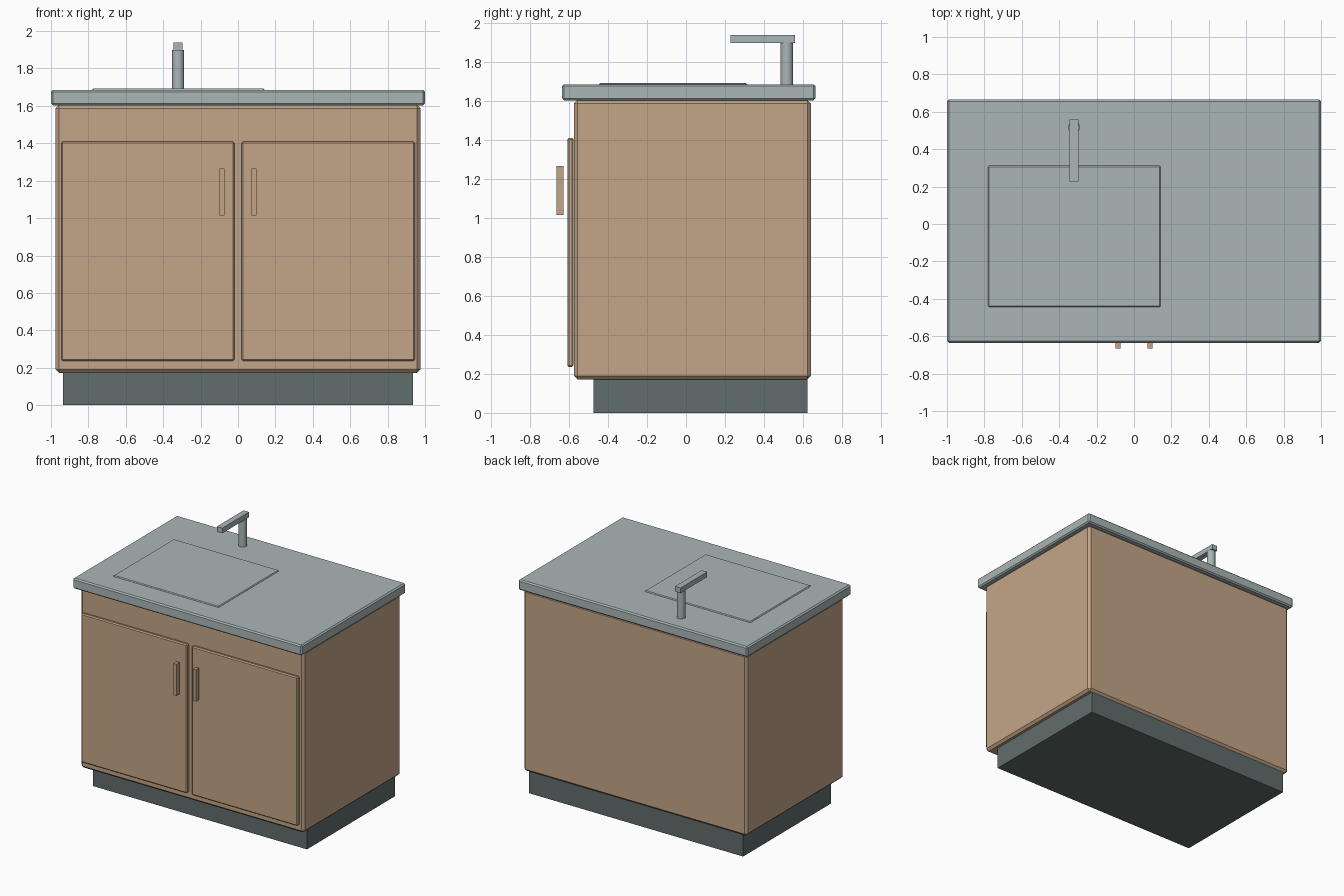
import bpy
import bmesh
from mathutils import Vector

if "Cube" in bpy.data.objects:
    bpy.data.objects.remove(bpy.data.objects["Cube"], do_unlink=True)


def material(name, rgb):
    mat = bpy.data.materials.new(name)
    mat.use_nodes = True
    mat.diffuse_color = (*rgb, 1)
    mat.node_tree.nodes["Principled BSDF"].inputs["Base Color"].default_value = (*rgb, 1)
    return mat


wood = material("tan wood", (0.55, 0.375, 0.245))
steel = material("pale grey steel", (0.40, 0.47, 0.47))
plinth = material("dark grey plinth", (0.12, 0.153, 0.147))


def finish(name, bm, mat, bevel=0):
    mesh = bpy.data.meshes.new(name)
    bm.to_mesh(mesh)
    bm.free()
    mesh.materials.append(mat)
    obj = bpy.data.objects.new(name, mesh)
    bpy.context.collection.objects.link(obj)
    if bevel:
        mod = obj.modifiers.new("chamfer", "BEVEL")
        mod.width = bevel
        mod.segments = 1
    return obj


def box(name, low, high, mat, bevel=0):
    low, high = Vector(low), Vector(high)
    bm = bmesh.new()
    bmesh.ops.create_cube(bm, size=1)
    bmesh.ops.scale(bm, vec=high - low, verts=bm.verts)
    bmesh.ops.translate(bm, vec=(low + high) / 2, verts=bm.verts)
    return finish(name, bm, mat, bevel)


# Cabinet and recessed plinth
box("plinth", (-0.935, -0.475, 0), (0.935, 0.623, 0.18), plinth)
box("cabinet_body", (-0.975, -0.575, 0.172), (0.975, 0.64, 1.605), wood, 0.018)

# Doors and handles, one pair on each side
for side, s in (("right", -1), ("left", 1)):
    xs = sorted((s * 0.02, s * 0.945))
    box(side + "_door", (xs[0], -0.608, 0.235), (xs[1], -0.577, 1.41), wood, 0.008)
    xs = sorted((s * 0.071, s * 0.098))
    box(side + "_handle", (xs[0], -0.665, 1.015), (xs[1], -0.628, 1.265), wood)

# Worktop with raised sink cover
box("worktop", (-1, -0.635, 1.603), (1, 0.665, 1.685), steel, 0.01)
box("sink_cover", (-0.78, -0.445, 1.66), (0.142, 0.312, 1.692), steel, 0.006)

# Tap: round post and square spout
bm = bmesh.new()
bmesh.ops.create_cone(bm, cap_ends=True, segments=16, radius1=0.032, radius2=0.032, depth=0.22)
bmesh.ops.translate(bm, vec=(-0.32, 0.517, 1.79), verts=bm.verts)
post = finish("tap_post", bm, steel)
bpy.context.view_layer.objects.active = post
post.select_set(True)
bpy.ops.object.shade_smooth_by_angle()
box("tap_spout", (-0.344, 0.227, 1.897), (-0.296, 0.56, 1.938), steel)
